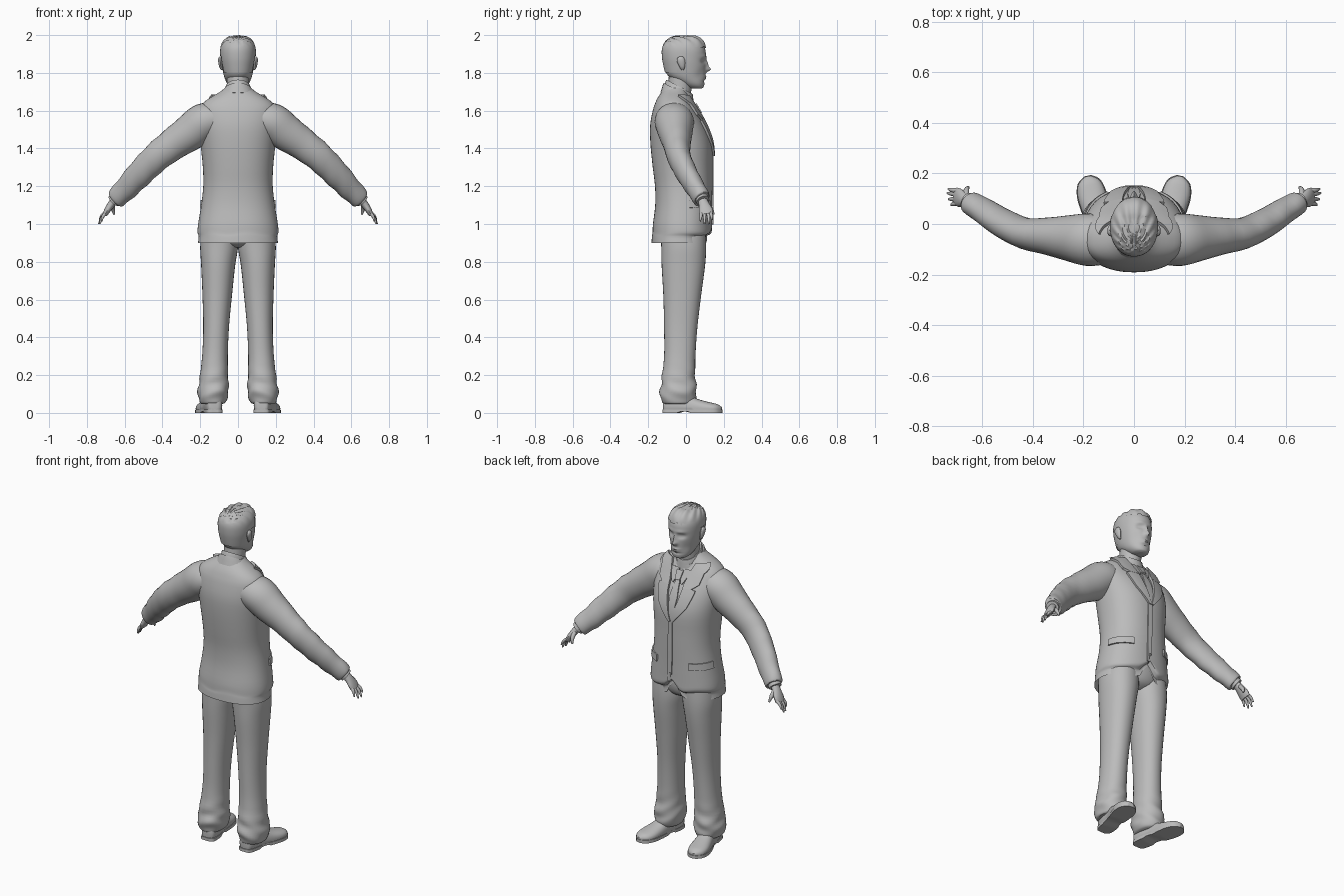
import bpy, bmesh, math
from mathutils import Vector
from mathutils.bvhtree import BVHTree

grey = bpy.data.materials.new("plain grey")
grey.diffuse_color = (0.5, 0.5, 0.5, 1)


def finish(name, bm, angle=40):
    bmesh.ops.recalc_face_normals(bm, faces=bm.faces)
    me = bpy.data.meshes.new(name)
    bm.to_mesh(me)
    bm.free()
    ob = bpy.data.objects.new(name, me)
    bpy.context.collection.objects.link(ob)
    me.materials.append(grey)
    bpy.ops.object.select_all(action='DESELECT')
    ob.select_set(True)
    bpy.context.view_layer.objects.active = ob
    bpy.ops.object.shade_smooth_by_angle(angle=math.radians(angle))
    return ob


def smooth_rows(rows, sub):
    """Catmull-Rom interpolation of section rows."""
    out = []
    for i in range(len(rows) - 1):
        a, b, c, d = rows[max(i - 1, 0)], rows[i], rows[i + 1], rows[min(i + 2, len(rows) - 1)]
        for k in range(sub):
            t = k / sub
            out.append([0.5 * (2 * q + (r - p) * t + (2 * p - 5 * q + 4 * r - s) * t * t
                               + (3 * q - p - 3 * r + s) * t ** 3) for p, q, r, s in zip(a, b, c, d)])
    return out + [list(rows[-1])]


def loft(name, rows, n=24, sub=3, power=2.0, hint=None, side=1, caps=(True, True), shape=None):
    """Skin sections (x, y, z, ra, rb): horizontal, or square to the path if a hint axis is given."""
    rows = smooth_rows(rows, sub)
    bm = bmesh.new()
    rings = []
    for i, (x, y, z, ra, rb) in enumerate(rows):
        d = Vector((0, 0, 1))
        if hint:
            d = (Vector(rows[min(i + 1, len(rows) - 1)][:3]) - Vector(rows[max(i - 1, 0)][:3])).normalized()
        h = Vector(hint or (1, 0, 0))
        u = (h - d * d.dot(h)).normalized()
        v = d.cross(u)
        ring = []
        for k in range(n):
            t = 2 * math.pi * k / n
            c, s = math.cos(t), math.sin(t)
            p = Vector((x, y, z)) + u * ra * math.copysign(abs(c) ** (2 / power), c) \
                + v * rb * math.copysign(abs(s) ** (2 / power), s)
            if shape:
                p = shape(p)
            ring.append(bm.verts.new((p.x * side, p.y, p.z)))
        rings.append(ring)
    for a, b in zip(rings, rings[1:]):
        for k in range(n):
            bm.faces.new((a[k], a[(k + 1) % n], b[(k + 1) % n], b[k]))
    for flag, ring in zip(caps, (rings[0], rings[-1])):
        if flag:
            bm.faces.new(ring)
    return finish(name, bm)


def bump(p, x, z, w, h):
    return math.exp(-((p.x - x) / w) ** 2 - ((p.z - z) / h) ** 2)


# Jacket body with a parted, slightly wavy hem
def hem(p):
    low = max(0, (1.04 - p.z) / 0.14)
    if p.y > 0:
        p.z += 0.09 * low * math.exp(-(p.x / 0.035) ** 2)
    p.z += 0.008 * math.sin(p.x * 30) * math.exp(-((p.z - 0.965) / 0.03) ** 2)
    return p


jacket = loft("jacket_body", [
    (0, -.035, .90, .212, .148), (0, -.034, .935, .208, .146), (0, -.02, .955, .214, .157),
    (0, -.018, 1.0, .211, .157), (0, -.012, 1.1, .195, .151), (0, -.012, 1.2, .184, .152),
    (0, -.018, 1.3, .186, .158), (0, -.025, 1.42, .198, .163), (0, -.042, 1.52, .208, .148),
    (0, -.058, 1.60, .205, .118), (0, -.063, 1.64, .185, .100), (0, -.064, 1.67, .145, .085),
    (0, -.06, 1.70, .095, .068), (0, -.055, 1.72, .07, .055)],
    n=64, power=2.25, caps=(False, True), shape=hem)
tree = BVHTree.FromObject(jacket, bpy.context.evaluated_depsgraph_get())


def strip(name, rows, lift, side=1, cols=6, sub=4):
    """Raised cloth piece laid on the jacket; rows are (z, inner angle, outer angle), 0 = front."""
    bm = bmesh.new()
    grid = []
    for i, (a, b) in enumerate(zip(rows, rows[1:])):
        for k in range(sub + (i == len(rows) - 2)):
            z, t0, t1 = (p + (q - p) * k / sub for p, q in zip(a, b))
            line = []
            for c in range(cols + 1):
                t = math.radians(t0 + (t1 - t0) * c / cols) * side
                d = Vector((math.sin(t), math.cos(t), 0))
                hit, nor = tree.ray_cast(Vector((0, -.03, z)) + d, -d)[:2]
                hit = hit or Vector((0, -.03, z)) + d * .1
                nor = nor or d
                line.append((hit, nor if nor.dot(d) > 0 else -nor))
            grid.append(line)
    top = [[bm.verts.new(h + n * lift) for h, n in r] for r in grid]
    low = [[bm.verts.new(h - n * .004) for h, n in r] for r in grid]
    for i in range(len(grid) - 1):
        for c in range(cols):
            for g in (top, low):
                bm.faces.new((g[i][c], g[i][c + 1], g[i + 1][c + 1], g[i + 1][c]))
        for c in (0, cols):
            bm.faces.new((top[i][c], top[i + 1][c], low[i + 1][c], low[i][c]))
    for r in (0, -1):
        for c in range(cols):
            bm.faces.new((top[r][c], top[r][c + 1], low[r][c + 1], low[r][c]))
    return finish(name, bm, 35)


# Jacket front edge, tie and knot
strip("front_edge", [(1.0, -1, 8), (1.2, -3, 7), (1.37, -3, 6)], .006)
strip("tie", [(1.37, -3, 3), (1.50, -10, 10), (1.585, -7, 7)], .007)
strip("tie_knot", [(1.58, -8, 8), (1.63, -16, 16)], .016)

# Neck, shirt collar and jacket collar, sloping down to the front
def slope(p):
    p.z -= .55 * (p.y + .05)
    return p


loft("neck", [(0, -.045, 1.62, .062, .065), (0, -.035, 1.70, .058, .062), (0, -.02, 1.80, .06, .07)])
loft("shirt_collar", [(0, -.04, 1.66, .082, .085), (0, -.036, 1.715, .07, .074),
                      (0, -.034, 1.735, .065, .069), (0, -.034, 1.73, .058, .062)], sub=2, shape=slope)
loft("jacket_collar", [(0, -.045, 1.65, .108, .09), (0, -.043, 1.68, .092, .084),
                       (0, -.04, 1.71, .077, .078), (0, -.04, 1.705, .068, .07)], sub=2, shape=slope)

# Head with modelled face
def face(p):
    if p.y > 0:
        for s in (-1, 1):
            p.y -= .014 * bump(p, s * .034, 1.862, .02, .013)
            p.y += .005 * bump(p, s * .034, 1.862, .011, .006)
            p.y += .005 * bump(p, s * .032, 1.887, .026, .009)
            p.y -= .006 * bump(p, s * .055, 1.79, .02, .03)
        p.y += .024 * bump(p, 0, 1.818, .013, .013) + .013 * bump(p, 0, 1.845, .009, .024)
        p.y += .006 * bump(p, 0, 1.781, .024, .005) + .006 * bump(p, 0, 1.769, .02, .005)
        p.y -= .005 * bump(p, 0, 1.755, .03, .006)
    return p


loft("head", [(0, .055, 1.717, .022, .025), (0, .048, 1.725, .042, .045), (0, .032, 1.745, .059, .066),
              (0, .006, 1.78, .073, .096), (0, -.004, 1.82, .082, .108), (0, -.008, 1.87, .089, .113),
              (0, -.01, 1.92, .090, .113), (0, -.012, 1.955, .08, .098), (0, -.014, 1.98, .056, .068),
              (0, -.014, 1.99, .02, .025)], n=72, sub=7, power=2.1, shape=face)


# Combed hair cap, trimmed around the face and ears
def comb(p):
    a = math.atan2(p.x, p.y + .12)
    p.z += .004 * math.sin(a * 26) * max(0, min(1, (p.z - 1.93) / .03))
    if p.y > .03:
        p.z += .006 * bump(p, .02, 1.97, .06, .03)
    return p


hair = loft("hair", [(0, -.012, 1.79, .076, .096), (0, -.010, 1.83, .085, .108), (0, -.010, 1.88, .0935, .117),
                     (0, -.010, 1.93, .0935, .117), (0, -.010, 1.965, .08, .1), (0, -.010, 1.988, .053, .068),
                     (0, -.012, 1.996, .016, .022)], n=72, sub=5, power=2.1, caps=(False, True), shape=comb)
bm = bmesh.new()
bm.from_mesh(hair.data)


def bare(c):
    line = 1.80 if c.y < -.05 else (1.89 if c.y < .03 else 1.935)
    return c.z < line


bmesh.ops.delete(bm, geom=[f for f in bm.faces if bare(f.calc_center_median())], context='FACES')
bm.to_mesh(hair.data)
bm.free()

FINGERS = [(.014, (.733, .138, 1.022)), (.006, (.737, .122, 1.0)),
           (-.005, (.732, .098, 1.0)), (-.014, (.722, .075, 1.015))]

for s, tag in ((1, "right"), (-1, "left")):
    # Ear
    loft(tag + "_ear", [(.084, -.018, 1.815, .004, .006), (.09, -.02, 1.83, .009, .014),
                        (.094, -.026, 1.86, .011, .022), (.095, -.028, 1.878, .009, .018),
                        (.093, -.026, 1.888, .003, .006)], n=12, side=s)
    # Lapel, shirt collar wing, pocket flap
    strip(tag + "_lapel", [(1.36, 0, 5), (1.45, 9, 30), (1.545, 20, 48), (1.555, 21, 37)], .012, s)
    strip(tag + "_collar_fold", [(1.552, 21, 42), (1.575, 24, 56), (1.63, 40, 70), (1.675, 62, 95)], .013, s)
    strip(tag + "_collar_wing", [(1.565, 13, 16), (1.60, 8, 30), (1.64, 10, 50)], .009, s)
    strip(tag + "_pocket_flap", [(1.085, 34, 76), (1.125, 34, 76)], .008, s)

    # Sleeve with gentle folds
    def folds(p):
        p.z += .003 * math.sin(p.x * 75 + p.y * 30) * max(0, min(1, (p.x - .28) * 6))
        return p
    loft(tag + "_sleeve", [(.11, -.065, 1.555, .095, .085), (.18, -.062, 1.54, .104, .1),
                           (.25, -.056, 1.487, .092, .097), (.34, -.048, 1.425, .074, .085),
                           (.43, -.037, 1.355, .062, .077), (.52, .005, 1.265, .056, .07),
                           (.59, .05, 1.19, .05, .062), (.64, .08, 1.14, .046, .054),
                           (.648, .085, 1.132, .04, .046)],
         n=28, sub=4, hint=(0, 1, 0), side=s, shape=folds)
    # Hand: cuff, palm, fingers, thumb
    loft(tag + "_shirt_cuff", [(.64, .08, 1.14, .036, .037), (.658, .09, 1.122, .036, .036)],
         sub=1, hint=(0, 1, 0), side=s)
    loft(tag + "_palm", [(.64, .08, 1.14, .024, .021), (.668, .094, 1.108, .027, .02),
                         (.69, .104, 1.075, .037, .017), (.704, .109, 1.05, .035, .013)],
         n=16, hint=(0, 1, 0), side=s)
    for i, (off, tip) in enumerate(FINGERS):
        root = (.694, .107 + off * 1.7, 1.064)
        mid = [(a + b) / 2 + o for a, b, o in zip(root, tip, (.006, 0, .003))]
        loft(f"{tag}_finger_{i + 1}", [(*root, .0095, .0095), (*mid, .0085, .0085), (*tip, .004, .004)],
             n=10, hint=(0, 1, 0), side=s)
    loft(tag + "_thumb", [(.664, .105, 1.11, .013, .012), (.662, .134, 1.08, .011, .011),
                          (.655, .146, 1.05, .005, .005)], n=10, hint=(1, 0, 0), side=s)

    # Trouser leg, gathered at the ankle
    def crease(p):
        w = math.exp(-((p.z - .13) / .08) ** 2)
        p.y += .006 * math.sin(p.z * 70 + p.x * 25) * w
        p.x += .004 * math.sin(p.z * 80 + p.y * 30) * w
        return p
    loft(tag + "_trouser_leg", [(.137, -.045, .048, .058, .072), (.134, -.042, .06, .07, .088),
                                (.132, -.04, .11, .082, .097), (.128, -.04, .18, .076, .089),
                                (.122, -.033, .3, .068, .083), (.116, -.028, .45, .068, .088),
                                (.11, -.02, .62, .078, .1), (.105, -.014, .78, .09, .115),
                                (.1, -.012, .88, .1, .119), (.098, -.015, .98, .095, .118)],
         n=32, sub=6, power=2.15, side=s, shape=crease)

    # Shoe: upper flattened to the ground, sole and heel
    def ground(p):
        p.z = max(p.z, .012)
        return p
    loft(tag + "_shoe", [(.122, -.122, .04, .015, .02), (.123, -.112, .04, .037, .05),
                         (.13, -.06, .04, .046, .06), (.142, 0, .035, .045, .06),
                         (.155, .06, .028, .052, .045), (.168, .12, .024, .056, .033),
                         (.178, .165, .02, .043, .026), (.183, .188, .018, .012, .012)],
         hint=(1, 0, 0), power=2.3, side=s, shape=ground)

    def sole(p):
        p.z = .018 if p.z > .01 else (0 if p.y < -.03 or p.y > .02 else .007)
        return p
    loft(tag + "_sole", [(.122, -.125, .01, .016, .012), (.123, -.113, .01, .04, .012),
                         (.13, -.06, .01, .047, .012), (.142, 0, .01, .045, .012),
                         (.155, .06, .01, .055, .012), (.168, .12, .01, .059, .012),
                         (.178, .168, .01, .045, .012), (.183, .191, .01, .014, .012)],
         hint=(1, 0, 0), power=6, side=s, shape=sole)

# Trouser seat joining the legs under the jacket
loft("trouser_seat", [(0, -.015, .875, .05, .06), (0, -.015, .90, .13, .105),
                      (0, -.015, .96, .185, .125), (0, -.015, 1.05, .17, .12)], n=32)
